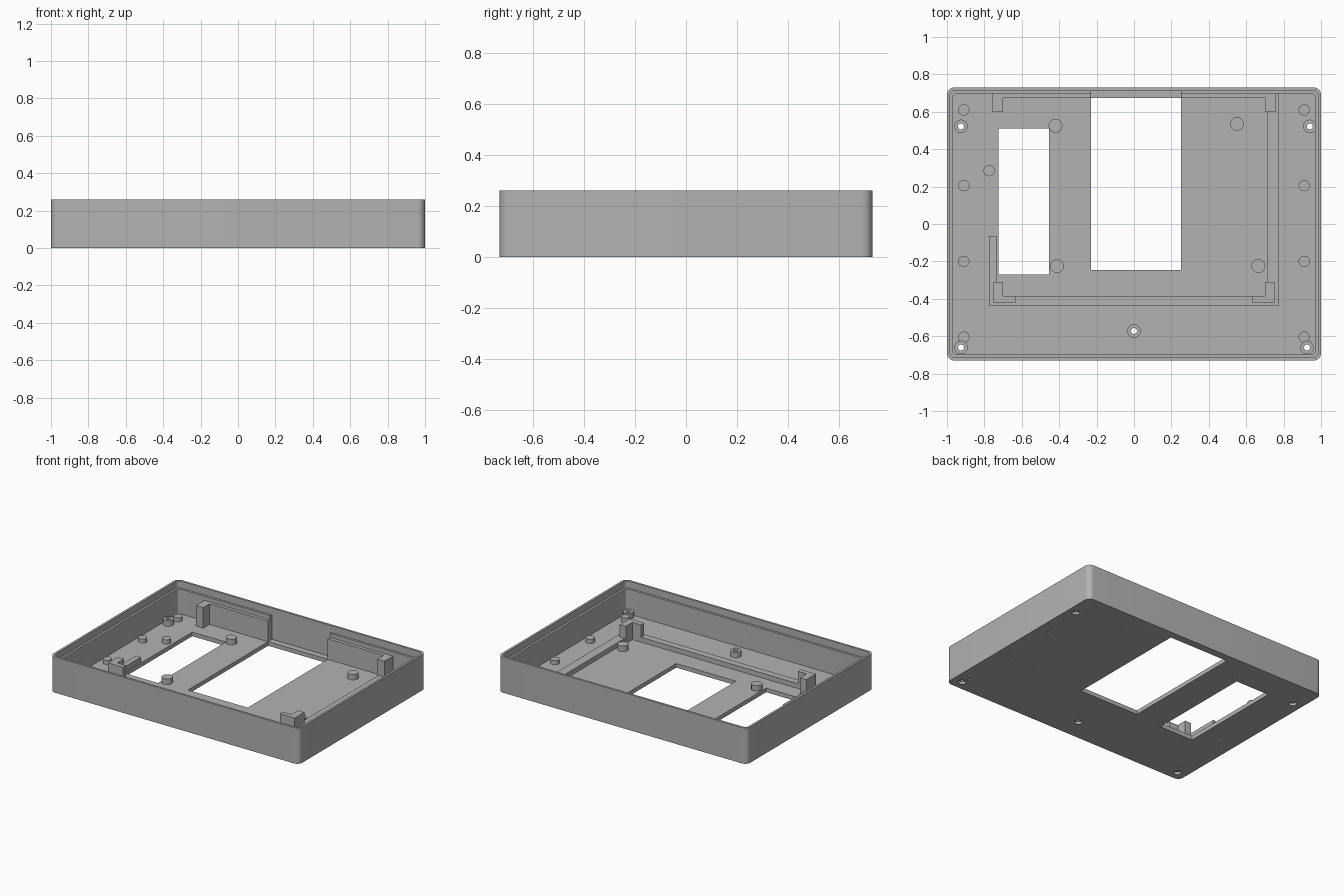
import bpy, bmesh, math

if "Cube" in bpy.data.objects:
    bpy.data.objects.remove(bpy.data.objects["Cube"])

grey = bpy.data.materials.new("plain_grey")
grey.diffuse_color = (0.45, 0.45, 0.45, 1)
grey.use_nodes = True
grey.node_tree.nodes["Principled BSDF"].inputs["Base Color"].default_value = grey.diffuse_color


def prism(name, pts, z0, z1):
    """Extrude a flat outline from z0 to z1."""
    bm = bmesh.new()
    base = bm.faces.new([bm.verts.new((x, y, z0)) for x, y in pts])
    top = bmesh.ops.extrude_face_region(bm, geom=[base])["geom"]
    for v in top:
        if isinstance(v, bmesh.types.BMVert):
            v.co.z = z1
    bmesh.ops.recalc_face_normals(bm, faces=bm.faces)
    me = bpy.data.meshes.new(name)
    bm.to_mesh(me)
    bm.free()
    me.materials.append(grey)
    ob = bpy.data.objects.new(name, me)
    bpy.context.collection.objects.link(ob)
    return ob


def rect(x0, x1, y0, y1):
    return [(x0, y0), (x1, y0), (x1, y1), (x0, y1)]


def rounded(hx, hy, r, n=8):
    pts = []
    for i, (sx, sy) in enumerate([(1, 1), (-1, 1), (-1, -1), (1, -1)]):
        for k in range(n + 1):
            a = math.pi / 2 * (i + k / n)
            pts.append((sx * (hx - r) + r * math.cos(a), sy * (hy - r) + r * math.sin(a)))
    return pts


def circle(x, y, r, n=24):
    return [(x + r * math.cos(2 * math.pi * k / n), y + r * math.sin(2 * math.pi * k / n))
            for k in range(n)]


def cut(ob, pts, z0, z1):
    """Subtract a prism and discard the cutter."""
    cutter = prism("cutter", pts, z0, z1)
    cutter.hide_render = True
    mod = ob.modifiers.new("cut", "BOOLEAN")
    mod.operation, mod.solver, mod.object = "DIFFERENCE", "EXACT", cutter
    me = bpy.data.meshes.new_from_object(ob.evaluated_get(bpy.context.evaluated_depsgraph_get()))
    ob.modifiers.clear()
    ob.data = me
    bpy.data.objects.remove(cutter)


FLOOR, LEDGE, TOP = 0.03, 0.21, 0.26

# Tray with thin lip around the rim
tray = prism("tray", rounded(1.0, 0.73, 0.04), 0, TOP)
cut(tray, rounded(0.968, 0.698, 0.02), FLOOR, 0.4)
cut(tray, rounded(0.984, 0.714, 0.028), LEDGE, 0.4)

# Two floor windows and the recess in the back wall
cut(tray, rect(-0.23, 0.25, -0.245, 0.675), -0.1, 0.1)
cut(tray, rect(-0.725, -0.455, -0.27, 0.51), -0.1, 0.1)
cut(tray, rect(-0.23, 0.25, 0.685, 0.72), FLOOR, LEDGE)

# Solid posts with blind holes underneath: (x, y, radius, top)
posts = [(s * 0.91, y, 0.03, 0.06) for s in (-1, 1) for y in (-0.605, -0.2, 0.205, 0.61)]
posts += [(-0.42, 0.525, 0.037, 0.07), (-0.412, -0.225, 0.037, 0.07),
          (0.55, 0.535, 0.037, 0.07), (0.665, -0.225, 0.037, 0.07),
          (-0.775, 0.285, 0.03, 0.06)]
for x, y, r, top in posts:
    prism("post", circle(x, y, r), FLOOR, top)
    cut(tray, circle(x, y, 0.01, 12), -0.1, FLOOR + 0.01)

# Screw bosses with through holes and wider seats underneath
for x, y in [(-0.925, 0.522), (0.94, 0.522), (-0.925, -0.66), (0.925, -0.66), (0, -0.572)]:
    boss = prism("screw_boss", circle(x, y, 0.036), FLOOR, 0.07)
    cut(boss, circle(x, y, 0.016), -0.1, 0.2)
    cut(tray, circle(x, y, 0.016), -0.1, 0.1)
    cut(tray, circle(x, y, 0.026), -0.1, 0.018)

# Low rib around the board area
prism("board_rib", [(-0.775, -0.435), (0.775, -0.435), (0.775, 0.698), (0.71, 0.698),
                    (0.71, -0.385), (-0.735, -0.385), (-0.735, -0.065), (-0.775, -0.065)],
      FLOOR, 0.065)

# Tall L-shaped corner posts and back rails on each side
for s, inner in ((-1, 0.23), (1, 0.25)):
    prism("corner_post", [(s * x, y) for x, y in
                          [(0.75, -0.42), (0.75, -0.31), (0.70, -0.31), (0.70, -0.385),
                           (0.63, -0.385), (0.63, -0.42)]], FLOOR, 0.155)
    prism("back_rail", [(s * x, y) for x, y in
                        [(0.757, 0.7), (0.757, 0.6), (0.70, 0.6), (0.70, 0.673),
                         (inner, 0.673), (inner, 0.7)]], FLOOR, 0.18)

# Smooth the round parts, keep edges sharp
for ob in bpy.context.collection.objects:
    ob.select_set(True)
bpy.context.view_layer.objects.active = tray
bpy.ops.object.shade_smooth_by_angle(angle=math.radians(30))
